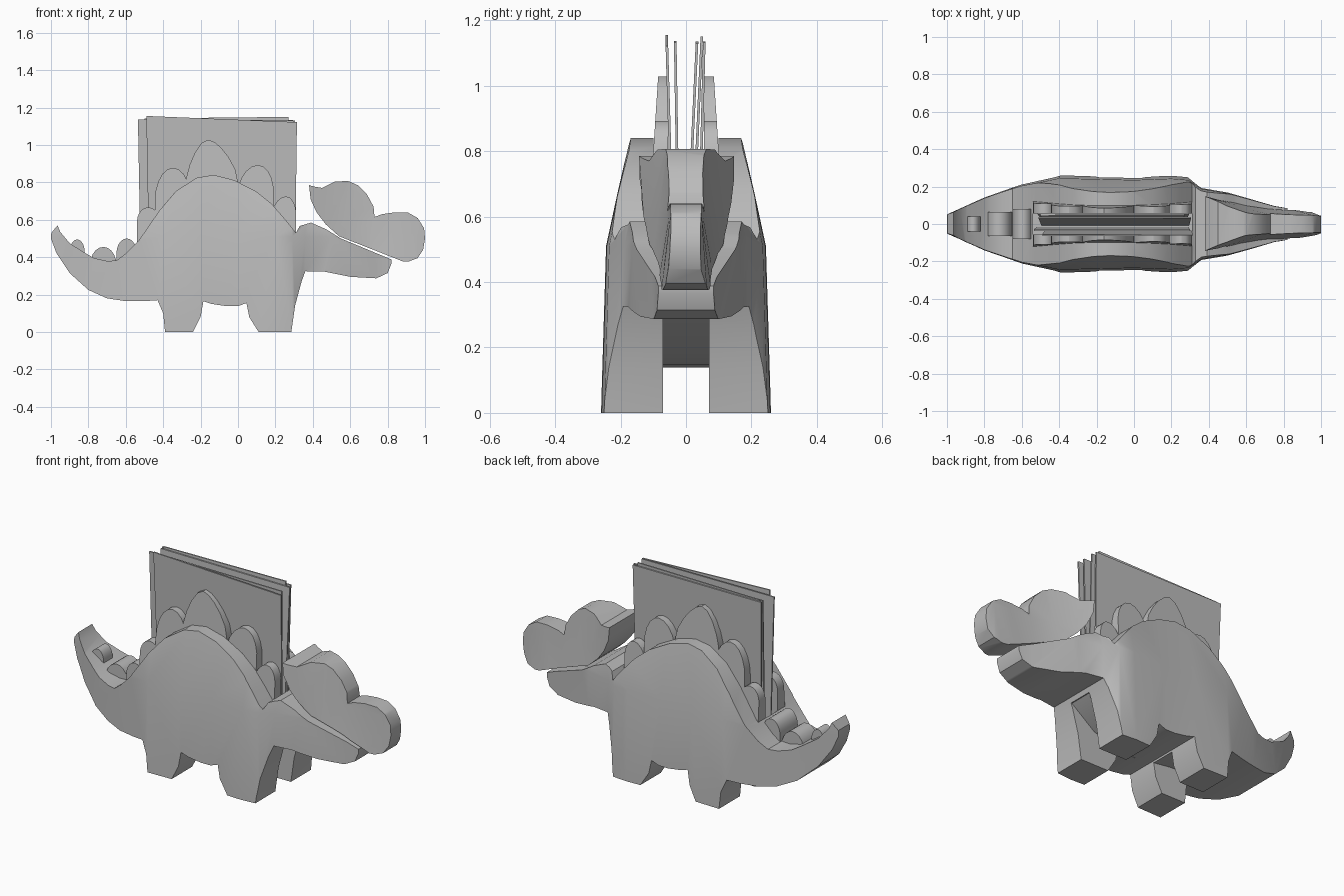
import bpy, bmesh, math
from mathutils import Matrix, Vector

if "Cube" in bpy.data.objects:
    bpy.data.objects.remove(bpy.data.objects["Cube"])

grey = bpy.data.materials.new("matte grey")
grey.use_nodes = True
grey.diffuse_color = (0.5, 0.5, 0.5, 1)
grey.node_tree.nodes["Principled BSDF"].inputs["Base Color"].default_value = (0.5, 0.5, 0.5, 1)


def make(name, rings):
    """Skin a list of equal-length closed rings and cap both ends."""
    bm = bmesh.new()
    vs = [[bm.verts.new(p) for p in r] for r in rings]
    n = len(vs[0])
    for a, b in zip(vs, vs[1:]):
        for i in range(n):
            j = (i + 1) % n
            bm.faces.new((a[i], a[j], b[j], b[i]))
    bm.faces.new(vs[0][::-1])
    bm.faces.new(vs[-1])
    bmesh.ops.recalc_face_normals(bm, faces=bm.faces)
    me = bpy.data.meshes.new(name)
    bm.to_mesh(me)
    bm.free()
    ob = bpy.data.objects.new(name, me)
    bpy.context.collection.objects.link(ob)
    me.materials.append(grey)
    return ob


def prism(name, pts, y0, y1):
    """Extrude an XZ profile; y0 and y1 are functions of z."""
    return make(name, [[(x, f(z), z) for x, z in pts] for f in (y0, y1)])


def slab(name, pts, h):
    return prism(name, pts, lambda z: -h, lambda z: h)


def envelope(name, levels):
    """Stack of plan outlines: each level is (z, [(x, half width), ...])."""
    return make(name, [[(x, -w, z) for x, w in o] + [(x, w, z) for x, w in reversed(o)]
                       for z, o in levels])


def boolean(ob, cutter, op):
    m = ob.modifiers.new(op, 'BOOLEAN')
    m.operation, m.object, m.solver = op, cutter, 'EXACT'
    bpy.context.view_layer.objects.active = ob
    bpy.ops.object.modifier_apply(modifier=m.name)
    bpy.data.objects.remove(cutter)


def smooth(ob, angle=30):
    bpy.ops.object.select_all(action='DESELECT')
    ob.select_set(True)
    bpy.context.view_layer.objects.active = ob
    bpy.ops.object.shade_smooth_by_angle(angle=math.radians(angle))


# Body: side silhouette trimmed to a plan that narrows upwards
body_pts = [
    (-.965, .57), (-.95, .535), (-.9, .475), (-.83, .43), (-.77, .395), (-.7, .38), (-.65, .382),
    (-.6, .42), (-.53, .49), (-.42, .65), (-.33, .755), (-.22, .825), (-.13, .84), (-.02, .812),
    (.1, .75), (.18, .685), (.25, .605), (.31, .53), (.33, .567), (.39, .585), (.47, .55),
    (.55, .5), (.82, .388), (.82, .365), (.8, .315), (.74, .287), (.6, .295), (.46, .323),
    (.36, .325), (.34, .27), (.305, .14), (.285, 0), (.11, 0), (.06, .08), (.045, .155),
    (0, .138), (-.06, .138), (-.14, .15), (-.185, .165), (-.2, .08), (-.24, 0), (-.39, 0),
    (-.4, .1), (-.43, .17), (-.5, .165), (-.6, .165), (-.7, .18), (-.8, .225), (-.9, .315),
    (-.97, .42), (-1, .5), (-.998, .53)]
plan = [(-1.02, .045), (-.9, .1), (-.8, .145), (-.6, .215), (-.4, .26), (-.2, .255), (0, .25),
        (.2, .258), (.29, .25), (.36, .2), (.5, .175), (.75, .1), (.9, .075)]
body = slab("body", body_pts, .4)
boolean(body, envelope("body_trim", [(z, [(x, w * t) for x, w in plan]) for z, t in
                                     ((-.1, 1.01), (0, 1), (.51, .94), (.86, .65))]), 'INTERSECT')

# Slot for the cards and the gap between left and right legs
boolean(body, slab("slot_cutter", [(-.54, .33), (.31, .33), (.31, 1), (-.54, 1)], .1), 'DIFFERENCE')
boolean(body, slab("leg_gap_cutter", [
    (.42, -.1), (.42, .3), (.345, .3), (.2, .19), (.02, .138), (-.1, .14), (-.185, .155),
    (-.3, .17), (-.44, .168), (-.5, .1), (-.5, -.1)], .07), 'DIFFERENCE')
smooth(body)

# Head resting along the jaw line
head = slab("head", [
    (.38, .785), (.388, .71), (.42, .64), (.47, .575), (.54, .512), (.88, .378), (.91, .376),
    (.96, .395), (.99, .44), (1, .5), (.995, .555), (.96, .61), (.91, .638), (.84, .64),
    (.77, .63), (.73, .615), (.725, .67), (.69, .735), (.64, .785), (.59, .807), (.52, .805),
    (.45, .77), (.405, .778)], .4)
boolean(head, envelope("head_trim", [
    (.3, [(.35, .165), (.5, .14), (.6, .12), (.72, .1), (.85, .085), (.95, .07), (1.02, .045)]),
    (.6, [(.35, .16), (.5, .115), (.6, .085), (.72, .058), (.85, .052), (.95, .048), (1.02, .04)]),
    (.85, [(.35, .155), (.5, .09), (.6, .055), (.72, .037), (.85, .036), (.95, .035), (1.02, .03)])]),
    'INTERSECT')
smooth(head)


def lobe(x0, x1, base, top, z0, n=10, lean=0):
    """Rounded back-plate profile between x0 and x1."""
    cx, r = (x0 + x1) / 2, (x1 - x0) / 2
    arc = [(cx + r * math.cos(a) + lean * math.sin(a), base + (top - base) * math.sin(a))
           for a in (math.pi * i / n for i in range(n + 1))]
    return [(x1, z0)] + arc + [(x0, z0)]


# Back plates lining both sides of the slot
big = [(0, .36), (.0, .8), (-.015, .87), (-.05, .935), (-.09, .985), (-.125, 1.015), (-.16, 1.028),
       (-.195, 1.01), (-.23, .96), (-.258, .895), (-.275, .83), (-.3, .36)]
plates = [("rear_low", lobe(-.54, -.42, .59, .667, .36)), ("rear", lobe(-.445, -.25, .7, .878, .36)),
          ("middle", big), ("front", lobe(-.01, .19, .72, .893, .36, lean=.015)),
          ("front_low", lobe(.17, .31, .6, .725, .36, lean=.015))]
for side, s in (("left", 1), ("right", -1)):
    for name, pts in plates:
        smooth(prism(f"{name}_plate_{side}", pts, lambda z: s * .055,
                     lambda z: s * (.1 - .065 * (z - .8))))

# Tail plates
for i, (x0, x1, base, top, h) in enumerate((
        (-.65, -.54, .42, .5, .08), (-.79, -.65, .36, .455, .065), (-.9, -.82, .43, .495, .04))):
    smooth(slab(f"tail_plate_{i + 1}", lobe(x0, x1, base, top, .33), h))

# Cards standing in the slot: x0, x1, top at left, top at right, y at foot, y at top
for i, (x0, x1, za, zb, ya, yb) in enumerate((
        (-.49, .315, 1.155, 1.122, -.035, -.059), (-.535, .3, 1.137, 1.132, -.02, -.033),
        (-.51, .305, 1.135, 1.13, -.004, .034), (-.5, .27, 1.142, 1.15, .012, .048),
        (-.515, .295, 1.135, 1.133, .035, .056))):
    y = lambda z: ya + (yb - ya) * (z - .33) / .81
    prism(f"card_{i + 1}", [(x0 + .015, .335), (x1 - .01, .335), (x1, zb), (x0, za)],
          lambda z: y(z) - .004, lambda z: y(z) + .004)
